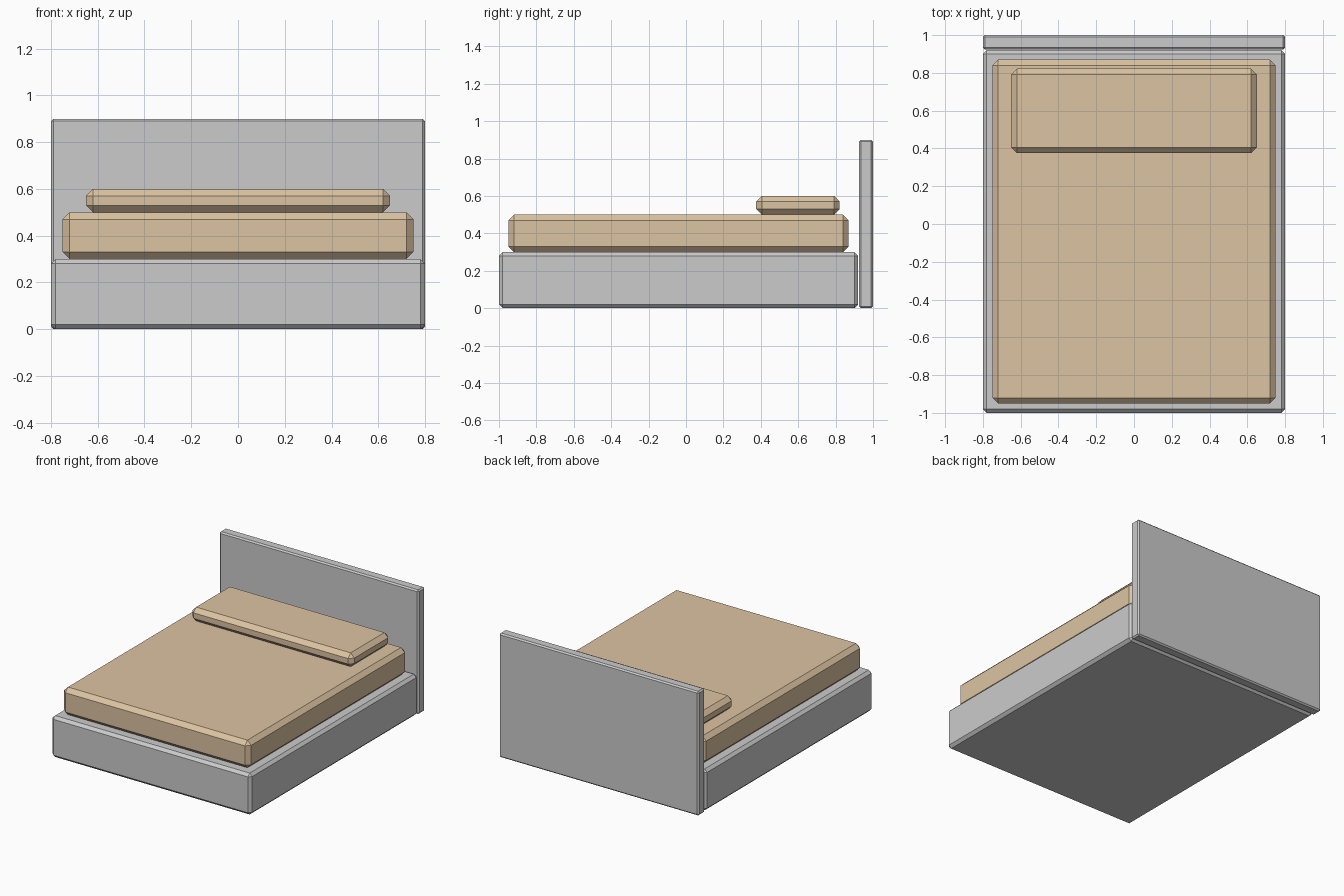
import bpy

if "Cube" in bpy.data.objects:
    bpy.data.objects.remove(bpy.data.objects["Cube"])

fabric = bpy.data.materials.new("tan_fabric")
fabric.diffuse_color = (0.72, 0.55, 0.36, 1)
fabric.use_nodes = True
fabric.node_tree.nodes["Principled BSDF"].inputs["Base Color"].default_value = fabric.diffuse_color


def block(name, half_x, y, z, bevel, mat=None):
    """Chamfered box centred on x = 0, spanning the y and z ranges."""
    bpy.ops.mesh.primitive_cube_add(
        size=1, location=(0, sum(y) / 2, sum(z) / 2))
    ob = bpy.context.object
    ob.name = name
    ob.scale = (2 * half_x, y[1] - y[0], z[1] - z[0])
    bpy.ops.object.transform_apply(location=False, rotation=False, scale=True)
    mod = ob.modifiers.new("chamfer", 'BEVEL')
    mod.width = bevel
    mod.segments = 1
    if mat:
        ob.data.materials.append(mat)
    return ob


# Frame
block("bed_base", 0.8, (-1.0, 0.92), (0.0, 0.3), 0.02)
block("headboard", 0.8, (0.925, 1.0), (0.0, 0.9), 0.01)

# Bedding
block("mattress", 0.75, (-0.95, 0.87), (0.3, 0.5), 0.03, fabric)
block("pillow", 0.65, (0.375, 0.822), (0.5, 0.6), 0.03, fabric)
